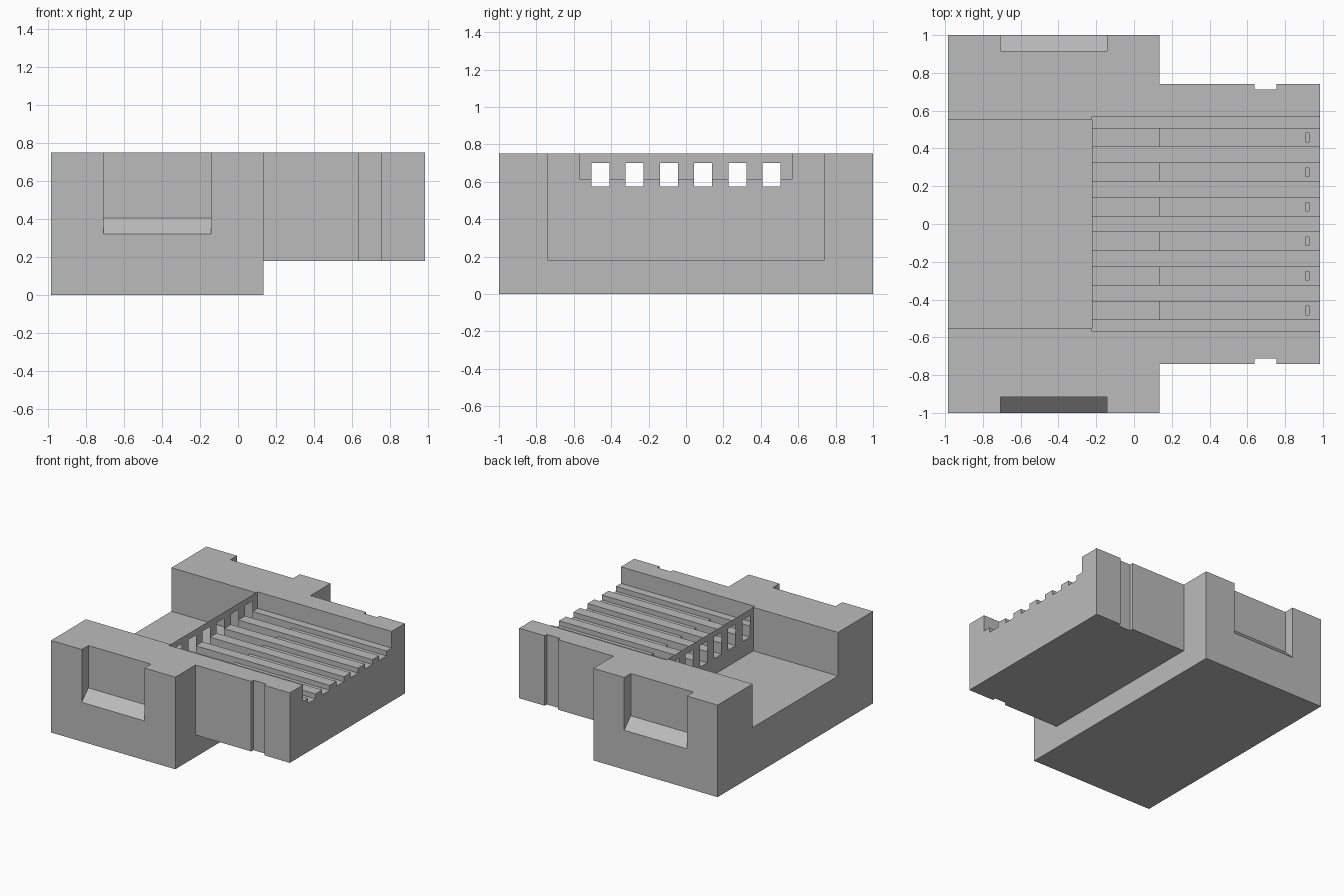
import bpy, bmesh

if "Cube" in bpy.data.objects:
    bpy.data.objects.remove(bpy.data.objects["Cube"], do_unlink=True)

# Single plastic colour
grey = bpy.data.materials.new("plain grey")
grey.use_nodes = True
colour = (0.5, 0.5, 0.5, 1)
grey.diffuse_color = colour
grey.node_tree.nodes["Principled BSDF"].inputs["Base Color"].default_value = colour


def prism(name, outline, x0, x1):
    """Extrude a (y, z) outline along x."""
    bm = bmesh.new()
    face = bm.faces.new([bm.verts.new((x0, y, z)) for y, z in outline])
    end = bmesh.ops.extrude_face_region(bm, geom=[face])["geom"]
    moved = [v for v in end if isinstance(v, bmesh.types.BMVert)]
    bmesh.ops.translate(bm, verts=moved, vec=(x1 - x0, 0, 0))
    bmesh.ops.recalc_face_normals(bm, faces=bm.faces)
    mesh = bpy.data.meshes.new(name)
    bm.to_mesh(mesh)
    bm.free()
    mesh.materials.append(grey)
    obj = bpy.data.objects.new(name, mesh)
    bpy.context.collection.objects.link(obj)
    return obj


def box(name, x0, x1, y0, y1, z0, z1):
    return prism(name, [(y0, z0), (y1, z0), (y1, z1), (y0, z1)], x0, x1)


TOP, STEP, FAR = 0.75, 0.135, 1.2
body = box("connector_body", -0.985, 0.985, -1, 1, 0, TOP)
cutters = []


def cut(obj):
    obj.hide_render = True
    cutters.append(obj)
    mod = body.modifiers.new(obj.name, "BOOLEAN")
    mod.operation = "DIFFERENCE"
    mod.solver = "EXACT"
    mod.object = obj


# Raised, narrower nose
cut(box("nose_underside", STEP, FAR, -FAR, FAR, -0.2, 0.18))
for s in (-1, 1):
    cut(box("nose_side", STEP, FAR, *sorted((s * 0.74, s * FAR)), -0.3, FAR))
    # Shallow vertical notch in the nose side
    cut(box("nose_notch", 0.637, 0.755, *sorted((s * 0.712, s * 0.9)), -0.3, FAR))
    # Latch pocket with a sloping sill
    cut(prism("latch_pocket", [(s * 0.915, 0.405), (s * 1.1, 0.22),
                               (s * 1.1, 1), (s * 0.915, 1)], -0.708, -0.143))

# Rear channel and the higher contact deck
cut(box("rear_channel", -FAR, -0.222, -0.55, 0.55, 0.395, 1))
cut(box("contact_deck", -0.222, FAR, -0.57, 0.57, 0.615, 1))

# Six contact grooves, deeper at the inner end, each with a small pin slot
for i in range(6):
    y = (i - 2.5) * 0.183
    cut(box("deep_groove", -0.3, STEP, y - 0.048, y + 0.048, 0.525, 0.7))
    cut(box("groove", 0.1, FAR, y - 0.048, y + 0.048, 0.575, 0.7))
    cut(box("pin_slot", 0.908, 0.926, y - 0.023, y + 0.023, 0.5, 0.65))

# Apply the cuts and discard the cutters
bpy.context.view_layer.update()
graph = bpy.context.evaluated_depsgraph_get()
result = bpy.data.meshes.new_from_object(body.evaluated_get(graph))
body.modifiers.clear()
body.data = result
for obj in cutters:
    bpy.data.objects.remove(obj, do_unlink=True)

# One flat colour throughout
body.data.materials.clear()
body.data.materials.append(grey)
for poly in body.data.polygons:
    poly.material_index = 0
    poly.use_smooth = False
